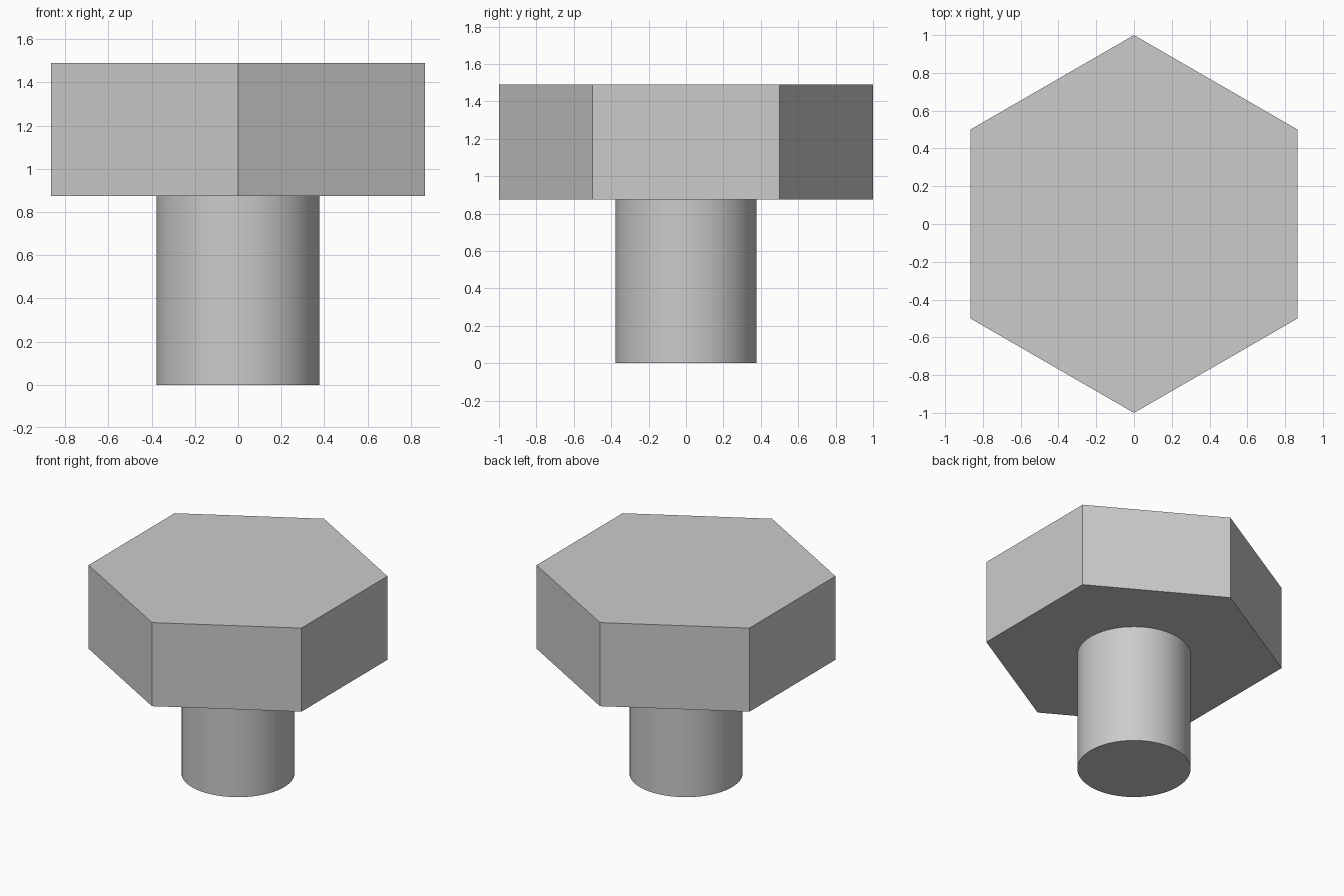
import bpy
import bmesh
from math import sin, cos, tau, radians

cube = bpy.data.objects.get("Cube")
if cube:
    bpy.data.objects.remove(cube, do_unlink=True)

# Single light grey material
grey = bpy.data.materials.new("light_grey")
grey.use_nodes = True
colour = (0.6, 0.6, 0.6, 1)
grey.diffuse_color = colour
grey.node_tree.nodes["Principled BSDF"].inputs["Base Color"].default_value = colour


def prism(name, sides, radius, bottom, top):
    """Upright regular prism with one corner pointing along +y."""
    bm = bmesh.new()
    ring = [bm.verts.new((radius * sin(-tau * i / sides),
                          radius * cos(tau * i / sides), bottom))
            for i in range(sides)]
    base = bm.faces.new(ring)
    grown = bmesh.ops.extrude_face_region(bm, geom=[base], use_keep_orig=True)
    lifted = [v for v in grown["geom"] if isinstance(v, bmesh.types.BMVert)]
    bmesh.ops.translate(bm, verts=lifted, vec=(0, 0, top - bottom))
    bmesh.ops.recalc_face_normals(bm, faces=bm.faces)
    mesh = bpy.data.meshes.new(name)
    bm.to_mesh(mesh)
    bm.free()
    mesh.materials.append(grey)
    obj = bpy.data.objects.new(name, mesh)
    bpy.context.collection.objects.link(obj)
    return obj


HEAD_BOTTOM, HEAD_TOP = 0.875, 1.49

# Hexagonal head
prism("hex_head", 6, 1.0, HEAD_BOTTOM, HEAD_TOP)

# Round shank
shank = prism("shank", 64, 0.378, 0.0, HEAD_BOTTOM)
bpy.ops.object.select_all(action="DESELECT")
shank.select_set(True)
bpy.context.view_layer.objects.active = shank
bpy.ops.object.shade_smooth_by_angle(angle=radians(30))
